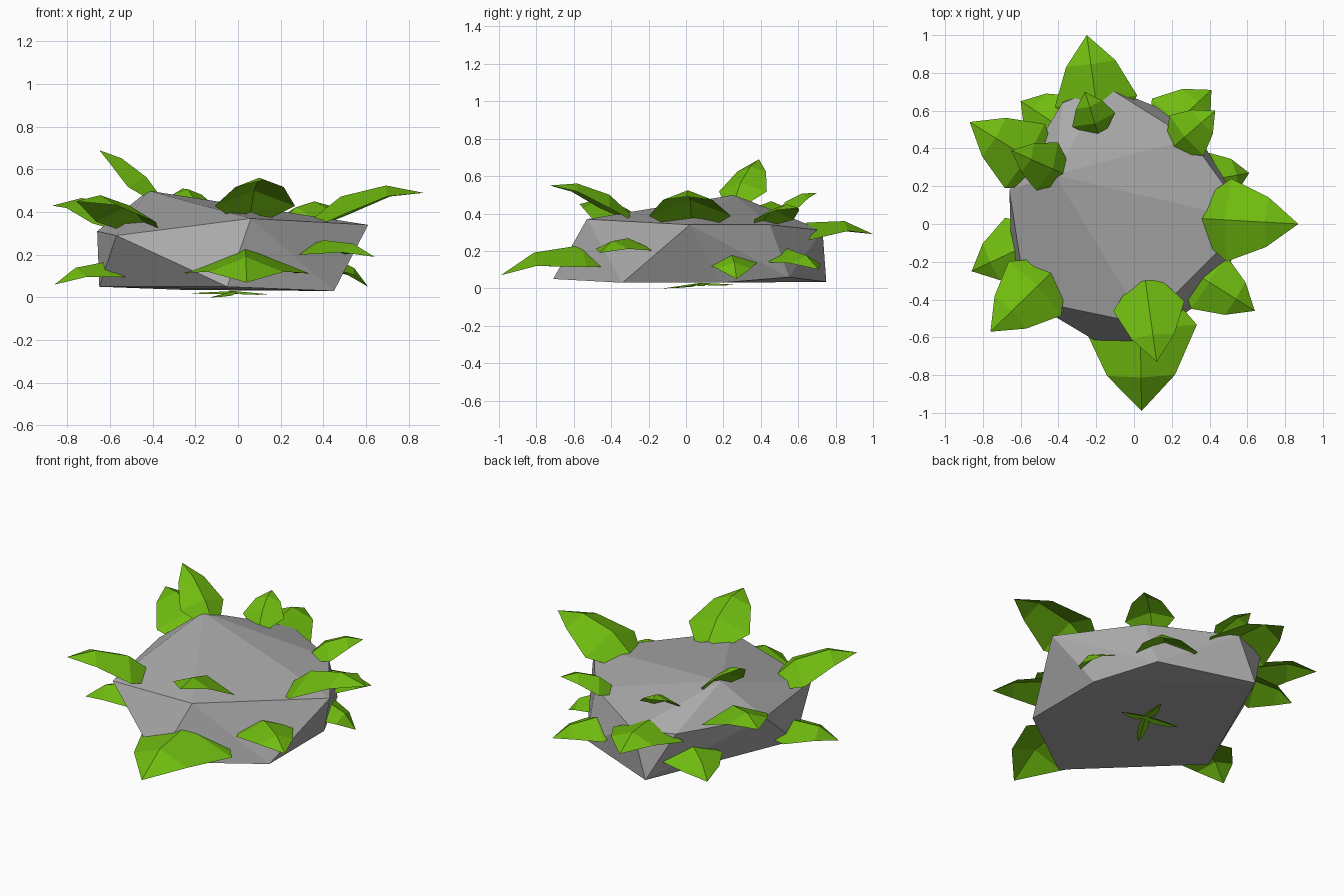
import bpy, bmesh
from mathutils import Vector

if "Cube" in bpy.data.objects:
    bpy.data.objects.remove(bpy.data.objects["Cube"])

def material(name, rgb):
    m = bpy.data.materials.new(name)
    m.diffuse_color = (*rgb, 1)
    m.use_nodes = True
    m.node_tree.nodes["Principled BSDF"].inputs["Base Color"].default_value = m.diffuse_color
    return m

STONE = material("stone grey", (0.40, 0.40, 0.40))
GREEN = material("leaf green", (0.16, 0.50, 0.005))

def finish(bm, name, mat):
    me = bpy.data.meshes.new(name)
    bm.to_mesh(me)
    bm.free()
    me.materials.append(mat)
    ob = bpy.data.objects.new(name, me)
    bpy.context.collection.objects.link(ob)
    return ob

# Faceted rock: hull of a bottom ring, a shoulder ring and one peak
bottom = [(.45, .19, .03), (.45, -.34, .03), (-.05, -.71, .05),
          (-.65, -.13, .05), (-.25, .75, .035), (.29, .55, .06)]
shoulder = [(-.57, -.40, .29), (.06, -.53, .37), (.61, .02, .34),
            (.30, .45, .34), (-.15, .73, .31), (-.38, .64, .31), (-.66, .18, .31)]
bm = bmesh.new()
for p in bottom + shoulder + [(-.42, .26, .50)]:
    bm.verts.new(p)
res = bmesh.ops.convex_hull(bm, input=bm.verts)
junk = [g for g in res["geom_interior"] if isinstance(g, bmesh.types.BMVert)]
bmesh.ops.delete(bm, geom=junk, context='VERTS')
bmesh.ops.recalc_face_normals(bm, faces=bm.faces)
finish(bm, "rock", STONE)

# Arched leaf with a raised midrib: four stations of (position, half width)
STATIONS = [(0, .45), (.3, 1), (.7, .6), (1, 0)]

def leaf(name, base, tip, w, arch=.09):
    base, tip = Vector(base), Vector(tip)
    axis = (tip - base).normalized()
    side = axis.cross(Vector((0, 0, 1))).normalized()
    up = side.cross(axis)
    bm = bmesh.new()
    rows = []
    for t, k in STATIONS:
        mid = base.lerp(tip, t) + up * (arch * 4 * t * (1 - t))
        if k == 0:
            rows.append([bm.verts.new(mid)] * 3)
        else:
            edge = up * (-.4 * w * k)
            rows.append([bm.verts.new(mid - side * w * k + edge), bm.verts.new(mid),
                         bm.verts.new(mid + side * w * k + edge)])
    for a, b in zip(rows, rows[1:]):
        for i in (0, 1):
            loop = [a[i + 1], b[i + 1], b[i], a[i]]
            bm.faces.new(list(dict.fromkeys(loop)))
    bm.normal_update()
    # Keep the lit side facing outwards
    if sum((f.normal.dot(up) for f in bm.faces)) < 0:
        bmesh.ops.reverse_faces(bm, faces=bm.faces)
    finish(bm, name, GREEN)

# Leaves round the sides and on top: base, tip, half width, arch
leaves = [
    ((.03, -.35, .17), (.04, -.99, .07), .30, .11),
    ((.06, -.30, .40), (.12, -.73, .55), .19, .07),
    ((.34, .03, .36), (.87, .00, .49), .22, .09),
    ((.29, -.24, .23), (.64, -.46, .19), .17, .06),
    ((.32, .22, .19), (.61, .27, .05), .15, .06),
    ((.14, .46, .19), (.41, .71, .10), .18, .06),
    ((.21, .41, .36), (.43, .60, .43), .14, .05),
    ((-.19, .48, .40), (-.26, .70, .51), .12, .04),
    ((-.18, .50, .27), (-.25, 1.0, .29), .22, .09),
    ((-.34, .48, .19), (-.60, .65, .08), .18, .06),
    ((-.45, .28, .33), (-.87, .54, .43), .20, .08),
    ((-.36, .26, .47), (-.65, .39, .69), .14, .04),
    ((-.50, -.08, .13), (-.86, -.25, .06), .18, .07),
    ((-.42, -.24, .33), (-.76, -.57, .45), .20, .08),
]
for n, spec in enumerate(leaves, 1):
    leaf(f"leaf_{n:02d}", *spec)

# Small leaf ends poking through the underside
for n, (x, y, z) in enumerate([(-.13, -.12, 0), (.14, .05, .015), (.02, .26, .02), (-.22, .12, .02)], 1):
    leaf(f"underside_leaf_{n}", (-.02, .08, .03), (x, y, z), .03, .0)
